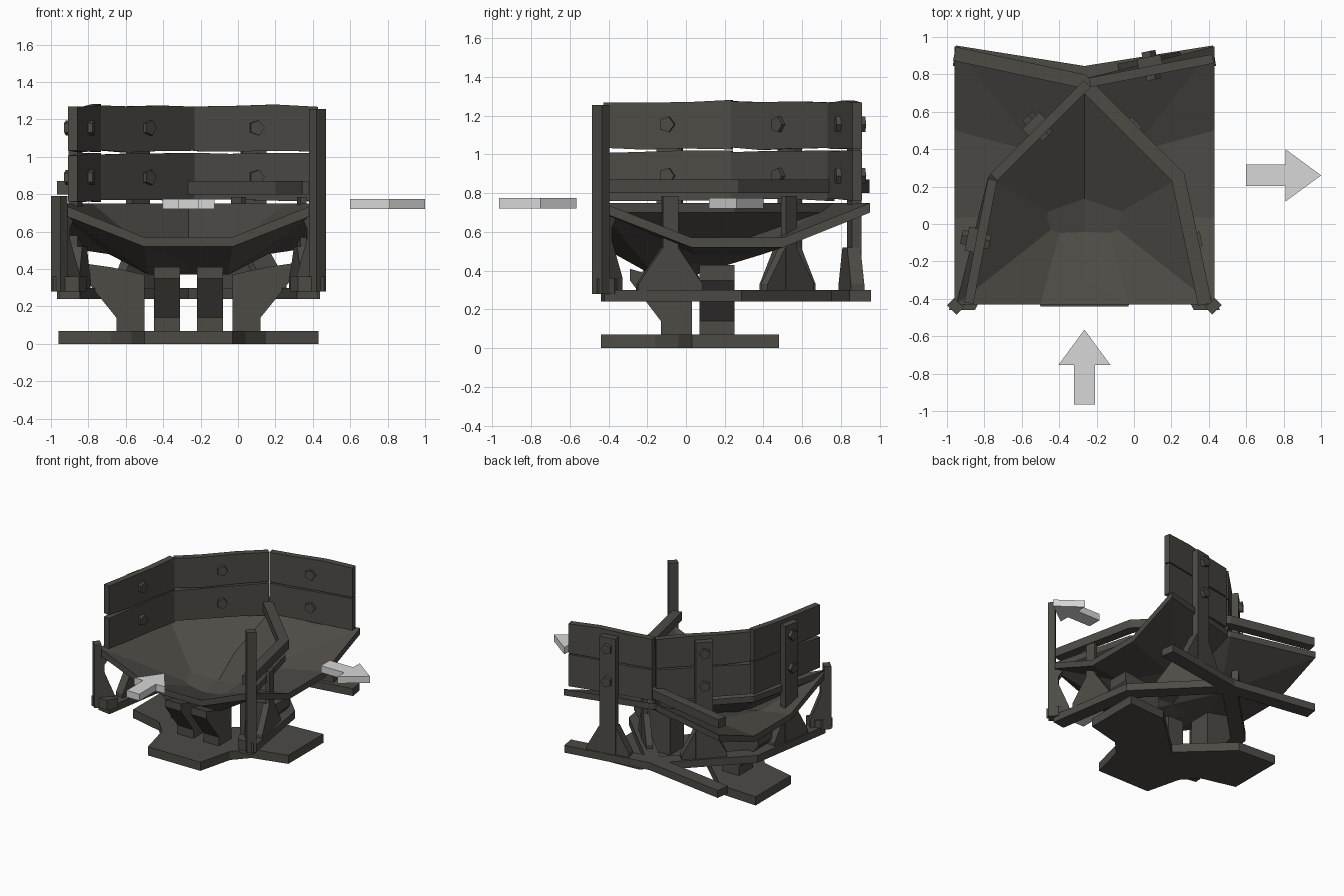
import bpy, bmesh, math, random
from mathutils import Vector as V

if "Cube" in bpy.data.objects:
    bpy.data.objects.remove(bpy.data.objects["Cube"])
random.seed(4)
CX = -0.265  # mirror plane between the two crossing curves

def material(name, c):
    m = bpy.data.materials.new(name)
    m.diffuse_color = (*c, 1)
    m.use_nodes = True
    m.node_tree.nodes["Principled BSDF"].inputs["Base Color"].default_value = m.diffuse_color
    return m
DARK = material("dark weathered metal", (0.075, 0.070, 0.060))
LIGHT = material("light grey arrow", (0.68, 0.68, 0.68))

def make(name, verts, faces, mat=DARK, mirror=False):
    if mirror:
        verts = [V((2 * CX - v[0], v[1], v[2])) for v in verts]
    bm = bmesh.new()
    vs = [bm.verts.new(v) for v in verts]
    for f in faces:
        bm.faces.new([vs[i] for i in f])
    bmesh.ops.recalc_face_normals(bm, faces=bm.faces)
    me = bpy.data.meshes.new(name)
    bm.to_mesh(me)
    bm.free()
    me.materials.append(mat)
    ob = bpy.data.objects.new(name, me)
    bpy.context.collection.objects.link(ob)
    return ob

def prism(name, pts, o, u, v, w, w0, w1, mat=DARK, mirror=False):
    """Extrude a 2D profile (in axes u, v) along w from w0 to w1."""
    o, u, v, w = V(o), V(u), V(v), V(w)
    n = len(pts)
    verts = [o + u * a + v * b + w * k for k in (w0, w1) for a, b in pts]
    faces = [range(n), range(n, 2 * n)]
    faces += [(i, (i + 1) % n, n + (i + 1) % n, n + i) for i in range(n)]
    return make(name, verts, [list(f) for f in faces], mat, mirror)

X, Y, Z = V((1, 0, 0)), V((0, 1, 0)), V((0, 0, 1))

def ribbon(name, path, z0, z1, th, mirror=False):
    """Mitred bar of rectangular section following a plan path."""
    p = [V(q) for q in path]
    sides = ([], [])
    for i, q in enumerate(p):
        ds = [(p[j + 1] - p[j]).normalized() for j in (i - 1, i) if 0 <= j < len(p) - 1]
        ns = [V((-d.y, d.x)) for d in ds]
        n = sum(ns, V((0, 0))).normalized()
        n *= th / 2 / n.dot(ns[0])
        sides[0].append(q + n)
        sides[1].append(q - n)
    prism(name, [tuple(q) for q in sides[0] + sides[1][::-1]], (0, 0, 0), X, Y, Z, z0, z1, mirror=mirror)

def segments(path):
    for a, b in zip(path, path[1:]):
        a, b = V((*a, 0)), V((*b, 0))
        d = (b - a).normalized()
        yield a, b, d, V((-d.y, d.x, 0))

WALL = [(-.885, -.43), (-.755, .245), (-.245, .755), (.43, .885)]
RAIL = [(-.91, -.43), (-.765, .25), (-.25, .765), (.43, .91)]
BEAM = [(-.90, -.43), (-.79, .26), (-.26, .79), (.43, .90)]

# base plate with three arms and a rear notch
prism("base_plate", [(-.5, -.44), (-.03, -.44), (.04, -.16), (.15, -.04), (.43, .03), (.43, .48),
      (.10, .46), (CX, .12), (-.63, .46), (-.96, .48), (-.96, .03), (-.68, -.04), (-.57, -.16)],
      (0, 0, 0), X, Y, Z, 0, .07)

# flared legs on each arm
LEG = [(-.03, .07), (.12, .07), (.12, .14), (.29, .35), (.29, .43), (.15, .41), (-.03, .37)]
FRONT_LEG = [(-.03, .07), (.13, .07), (.13, .14), (.29, .35), (.29, .41), (.16, .37), (-.03, .37)]
for m in (False, True):
    prism("side_leg", LEG, (0, 0, 0), X, Z, Y, .07, .25, mirror=m)
    prism("front_leg", FRONT_LEG, (0, 0, 0), -Y, Z, X, -.22, -.08, mirror=m)

# two crossing curved troughs, deepest just behind the entry
def diag(v, dz=0):
    return (-v[1], -v[0], v[2] + dz)
s0 = [(-.95, -.43, .75), (-.5, -.43, .57), (-.03, -.43, .57), (.43, -.43, .75)]
s1 = [(-.78, .25, .75), (-.38, .02, .42), (-.05, -.16, .42)]
tv = s0 + s1 + [diag(v) for v in s0[:3]] + [diag(s1[0]), diag(s1[1], .11), diag(s1[2], .11)]
#     0..3 front row, 4..6 near row, 7..9 exit row, 10..12 far row
tf = [(0, 1, 5), (0, 5, 4), (1, 2, 6, 5), (2, 3, 6), (4, 5, 11, 10), (5, 6, 12, 11),
      (6, 3, 12), (10, 11, 7), (11, 8, 7), (11, 12, 9, 8), (12, 3, 9)]
for m in (False, True):
    lo = [(x, y, z - .05) for x, y, z in tv]
    n = len(tv)
    rim = [0, 1, 2, 3, 9, 8, 7, 10, 4]
    faces = tf + [tuple(i + n for i in f) for f in tf]
    faces += [(a, b, b + n, a + n) for a, b in zip(rim, rim[1:] + rim[:1])]
    make("trough", tv + lo, faces, mirror=m)

# ground beams and the low guide rail
for m in (False, True):
    ribbon("ground_beam", BEAM, .24, .30, .11, m)
ribbon("guide_rail", RAIL, .80, .87, .075, True)

# outer wall planks with uneven edges
for a, b, d, n in segments(WALL):
    L = (b - a).length
    for z0, z1 in ((.765, 1.015), (1.03, 1.275)):
        xs = [.008, L * .3, L * .65, L - .008]
        j = [random.uniform(-.008, .008) for _ in range(8)]
        pts = [(x, z0 + j[i]) for i, x in enumerate(xs)]
        pts += [(x, z1 + j[4 + i]) for i, x in enumerate(xs)][::-1]
        prism("wall_plank", pts, a, d, Z, n, -.025, .025)

# posts with flared feet: tall behind the wall, short and thin under the guide rail
def post(a, b, d, n, half, top, mirror):
    c = (a + b) / 2
    prism("post", [(-half, .28), (half, .28), (half, top), (-half, top)], c, d, Z, n, .025, .075, mirror=mirror)
    prism("post_foot", [(-.17, .30), (.17, .30), (.17, .33), (half, .52), (-half, .52), (-.17, .33)],
          c, d, Z, n, .0, .07, mirror=mirror)

PENT = [(.042 * math.cos(k * math.tau / 5), .042 * math.sin(k * math.tau / 5)) for k in range(5)]
for a, b, d, n in segments(WALL):
    post(a, b, d, n, .065, 1.24, False)
    for z in (.89, 1.155):
        prism("bolt_head", PENT, (a + b) / 2 + Z * z, d, Z, n, -.05, -.02)
        prism("bolt_nut", PENT, (a + b) / 2 + Z * z, d, Z, n, .07, .105)
for a, b, d, n in list(segments(RAIL))[:2]:
    post(a, b, d, n * .7, .04, .785, True)

# corner posts at the entry with slanted brackets
for m, top in ((True, 1.255), (False, .79)):
    o = (-.955, -.44, 0)
    u, w = V((1, 1, 0)).normalized(), V((-1, 1, 0)).normalized()
    prism("corner_post", [(-.027, .28), (.027, .28), (.027, top), (-.027, top)], o, u, Z, w, -.036, .036, mirror=m)
    prism("corner_bracket", [(0, .28), (.13, .28), (.13, .36), (.05, .56), (.05, .62), (.09, .68), (0, .68)],
          o, u, Z, w, -.03, .03, mirror=m)
    prism("corner_foot", [(-.08, -.05), (.06, -.05), (.10, .03), (.0, .06), (-.04, .04)],
          (-.91, -.41, 0), X, Y, Z, .28, .36, mirror=m)

# flow arrows: in at the front, out at the right
ARROW = [(0, -.057), (.21, -.057), (.21, -.14), (.40, 0), (.21, .14), (.21, .057), (0, .057)]
prism("entry_arrow", ARROW, (CX, -.965, 0), Y, X, Z, .72, .775, LIGHT)
prism("exit_arrow", ARROW, (.60, .26, 0), X, Y, Z, .72, .775, LIGHT)
